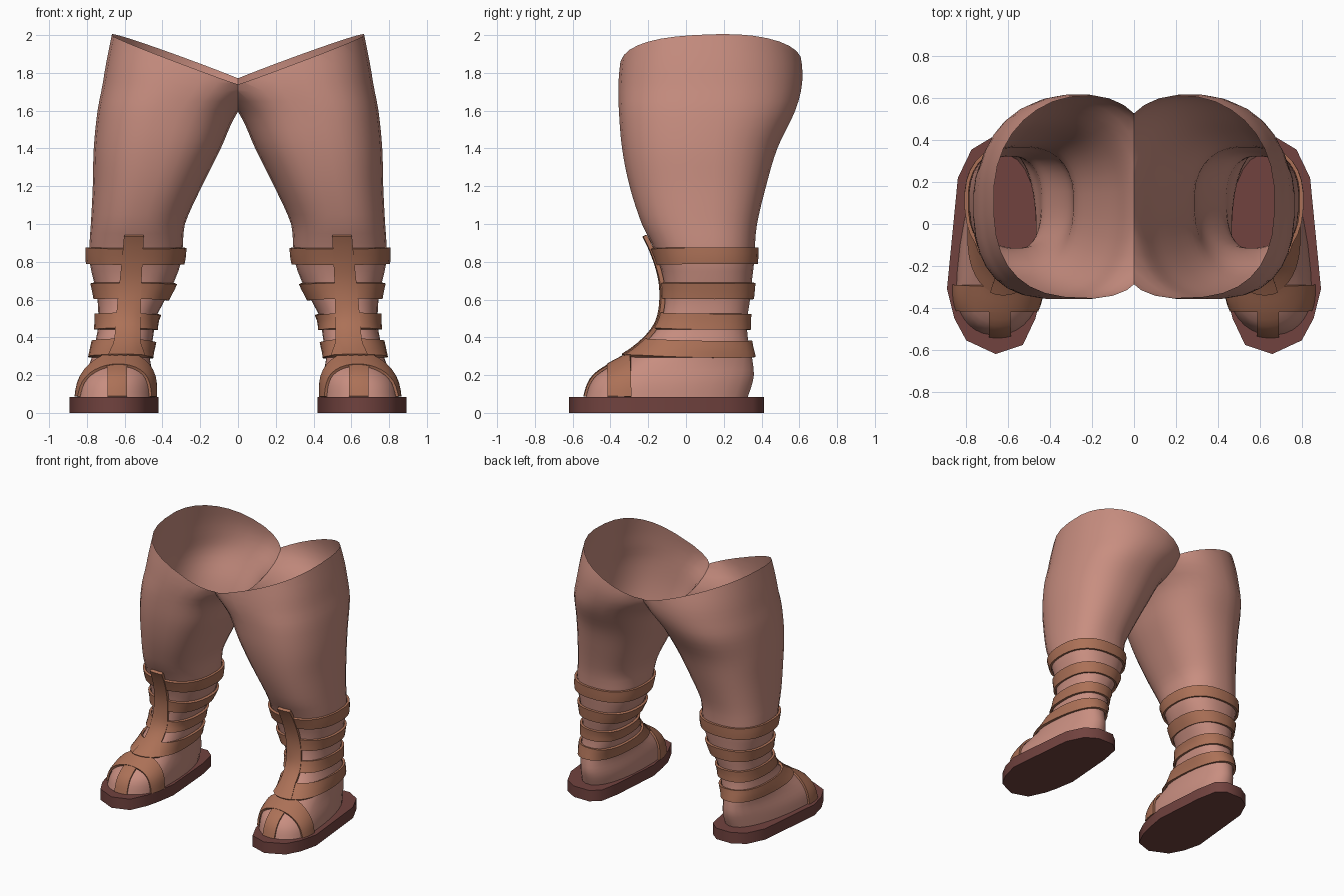
import bpy, bmesh, math

if "Cube" in bpy.data.objects:
    bpy.data.objects.remove(bpy.data.objects["Cube"])

SEG = 32         # sides around the leg
# leg slices: z, inner x, outer x, front y, widest y, back y
LEG = [
    (.085, .45, .85, -.53, -.30, .33), (.15, .45, .84, -.51, -.28, .352),
    (.20, .455, .82, -.475, -.24, .362), (.25, .465, .795, -.40, -.16, .358),
    (.30, .47, .775, -.31, -.05, .35), (.36, .455, .76, -.23, .04, .335),
    (.43, .445, .745, -.165, .09, .325), (.50, .435, .74, -.13, .11, .325),
    (.60, .385, .745, -.115, .12, .34), (.70, .335, .765, -.12, .12, .35),
    (.80, .30, .787, -.145, .12, .362), (.90, .29, .787, -.185, .11, .367),
    (1.0, .28, .78, -.235, .10, .377), (1.2, .19, .77, -.30, .10, .425),
    (1.4, .09, .765, -.34, .10, .485), (1.6, -.005, .745, -.357, .12, .58),
    (1.73, -.14, .72, -.36, .13, .615), (1.85, -.19, .70, -.35, .13, .615),
    (2.05, -.22, .66, -.32, .13, .57)]
# sole outline of one foot
SOLE = [(.66, -.62), (.80, -.555), (.857, -.45), (.892, -.31), (.84, .22),
        (.775, .355), (.68, .412), (.55, .412), (.48, .355), (.45, .2),
        (.42, -.2), (.445, -.35), (.47, -.45), (.53, -.577)]


def material(name, rgb):
    m = bpy.data.materials.new(name)
    m.diffuse_color = (*rgb, 1)
    m.use_nodes = True
    m.node_tree.nodes["Principled BSDF"].inputs["Base Color"].default_value = m.diffuse_color
    return m


SKIN = material("skin", (.578, .27, .216))
LEATHER = material("leather", (.413, .165, .095))
SOLE_MAT = material("dark_sole", (.165, .055, .049))


def section(z):
    """Smoothly interpolated slice: cx, half width, front y, widest y, back y."""
    z = min(max(z, LEG[0][0]), LEG[-1][0])
    i = 0
    while i < len(LEG) - 2 and z > LEG[i + 1][0]:
        i += 1
    p, q = LEG[i], LEG[i + 1]
    o, r = LEG[max(i - 1, 0)], LEG[min(i + 2, len(LEG) - 1)]
    h = q[0] - p[0]
    t = (z - p[0]) / h
    out = []
    for k in range(1, 6):
        m0 = (q[k] - o[k]) / (q[0] - o[0]) * h
        m1 = (r[k] - p[k]) / (r[0] - p[0]) * h
        out.append((2*t**3 - 3*t*t + 1) * p[k] + (t**3 - 2*t*t + t) * m0
                   + (3*t*t - 2*t**3) * q[k] + (t**3 - t*t) * m1)
    xi, xo, yf, cy, yb = out
    return (xi + xo) / 2, (xo - xi) / 2, yf, cy, yb


def ramp(z, a, b):
    return min(max((z - a) / (b - a), 0), 1)


def power(z, front):
    """Squareness of a slice: round toes, squarer thigh front."""
    return 2.15 + .25 * ramp(z, .22, .4) + (.3 if front else -.2) * ramp(z, 1, 1.8)


def shear(z, y):
    """Feet turn slightly outwards."""
    return -.05 * (y + .35) * (1 - ramp(z, .15, .33))


def ring_point(z, ang):
    cx, a, yf, cy, yb = section(z)
    c, s = math.cos(ang), math.sin(ang)
    n = power(z, s < 0)
    y = cy + (yb - cy if s > 0 else cy - yf) * math.copysign(abs(s) ** (2 / n), s)
    x = cx + a * math.copysign(abs(c) ** (2 / n), c) + shear(z, y)
    return x, y, z


def front_point(z, x):
    cx, a, yf, cy, yb = section(z)
    n = power(z, True)
    u = min(abs(x - cx) / a, 1)
    return x, cy - (cy - yf) * (1 - u ** n) ** (1 / n), z


def finish(name, bm, mat, thick=0, angle=40):
    me = bpy.data.meshes.new(name)
    bm.to_mesh(me)
    bm.free()
    me.materials.append(mat)
    ob = bpy.data.objects.new(name, me)
    bpy.context.collection.objects.link(ob)
    bpy.ops.object.select_all(action='DESELECT')
    ob.select_set(True)
    bpy.context.view_layer.objects.active = ob
    if thick:      # leather sits slightly off the skin
        s = ob.modifiers.new("thickness", 'SOLIDIFY')
        s.thickness, s.offset = thick, 1.4
        bpy.ops.object.modifier_apply(modifier=s.name)
    m = ob.modifiers.new("other_side", 'MIRROR')
    m.use_axis[0] = True
    m.merge_threshold = .0005
    bpy.ops.object.modifier_apply(modifier=m.name)
    bpy.ops.object.shade_smooth_by_angle(angle=math.radians(angle))
    return ob


def grid(rows, closed=False):
    bm = bmesh.new()
    vs = [[bm.verts.new(p) for p in row] for row in rows]
    n = len(rows[0])
    for a, b in zip(vs, vs[1:]):
        for j in range(n if closed else n - 1):
            k = (j + 1) % n
            bm.faces.new((a[j], a[k], b[k], b[j]))
    return bm


ANGLES = [2 * math.pi * (j + .5) / SEG for j in range(SEG)]

# legs: lofted slices, cut by the sloping rim and by the middle plane
levels = [.085 + (.6 - .085) * i / 18 for i in range(18)]
levels += [.6 + 1.45 * i / 29 for i in range(30)]
bm = grid([[ring_point(z, a) for a in ANGLES] for z in levels], True)
for co, no in (((0, 0, 1.75), (-.372, -.04, 1)), ((0, 0, 0), (-1, 0, 0))):
    bmesh.ops.bisect_plane(bm, geom=bm.verts[:] + bm.edges[:] + bm.faces[:],
                           plane_co=co, plane_no=no, clear_outer=True)
finish("legs", bm, SKIN, angle=50)

# soles: extruded outline
bm = bmesh.new()
base = bm.faces.new([bm.verts.new((x, y, 0)) for x, y in SOLE])
top = bmesh.ops.extrude_face_region(bm, geom=[base])["geom"]
for v in top:
    if isinstance(v, bmesh.types.BMVert):
        v.co.z = .085
bmesh.ops.recalc_face_normals(bm, faces=bm.faces[:])
finish("soles", bm, SOLE_MAT, angle=50)

# bands around shin and ankle
for name, z0, z1 in (("knee_band", .79, .875), ("calf_band", .605, .69),
                     ("shin_band", .44, .525), ("ankle_band", .292, .378)):
    rows = []
    for i in range(4):
        z = z0 + (z1 - z0) * i / 3
        rows.append([ring_point(z, a) for a in ANGLES])
    finish(name, grid(rows, True), LEATHER, .017)

# long strap up the shin, flaring towards the foot
rows = []
for i in range(25):
    t = i / 24
    z = .29 + .655 * t
    cx = .595 - .045 * t
    w = .05 + .012 * (1 - t) + .025 * max(0, (.36 - z) / .07)
    rows.append([front_point(z, cx + w * k / 3) for k in range(-3, 4)])
finish("shin_strap", grid(rows), LEATHER, .022)

# strap over the toes
rows = []
for i in range(9):
    z = .085 + .18 * i / 8
    rows.append([front_point(z, .64 + .05 * k / 2) for k in range(-2, 3)])
finish("toe_strap", grid(rows), LEATHER, .012)

# arched strap across the foot
rows = []
for i in range(6):
    y = -.41 + .12 * i / 5
    lo, hi = .085, .6
    for _ in range(30):                       # height of the instep at this y
        mid = (lo + hi) / 2
        lo, hi = (mid, hi) if section(mid)[2] < y else (lo, mid)
    row = []
    for k in range(-10, 11):
        z = .085 + (lo - .085) * math.cos(k / 10 * math.pi / 2)
        cx, a, yf, cy, yb = section(z)
        n = power(z, y < cy)
        v = min(abs((y - cy) / (cy - yf if y < cy else yb - cy)), 1)
        u = (1 - v ** n) ** (1 / n) if k else 0
        row.append((cx + math.copysign(a * u, k) + shear(z, y), y, z))
    rows.append(row)
finish("instep_strap", grid(rows), LEATHER, .015)
